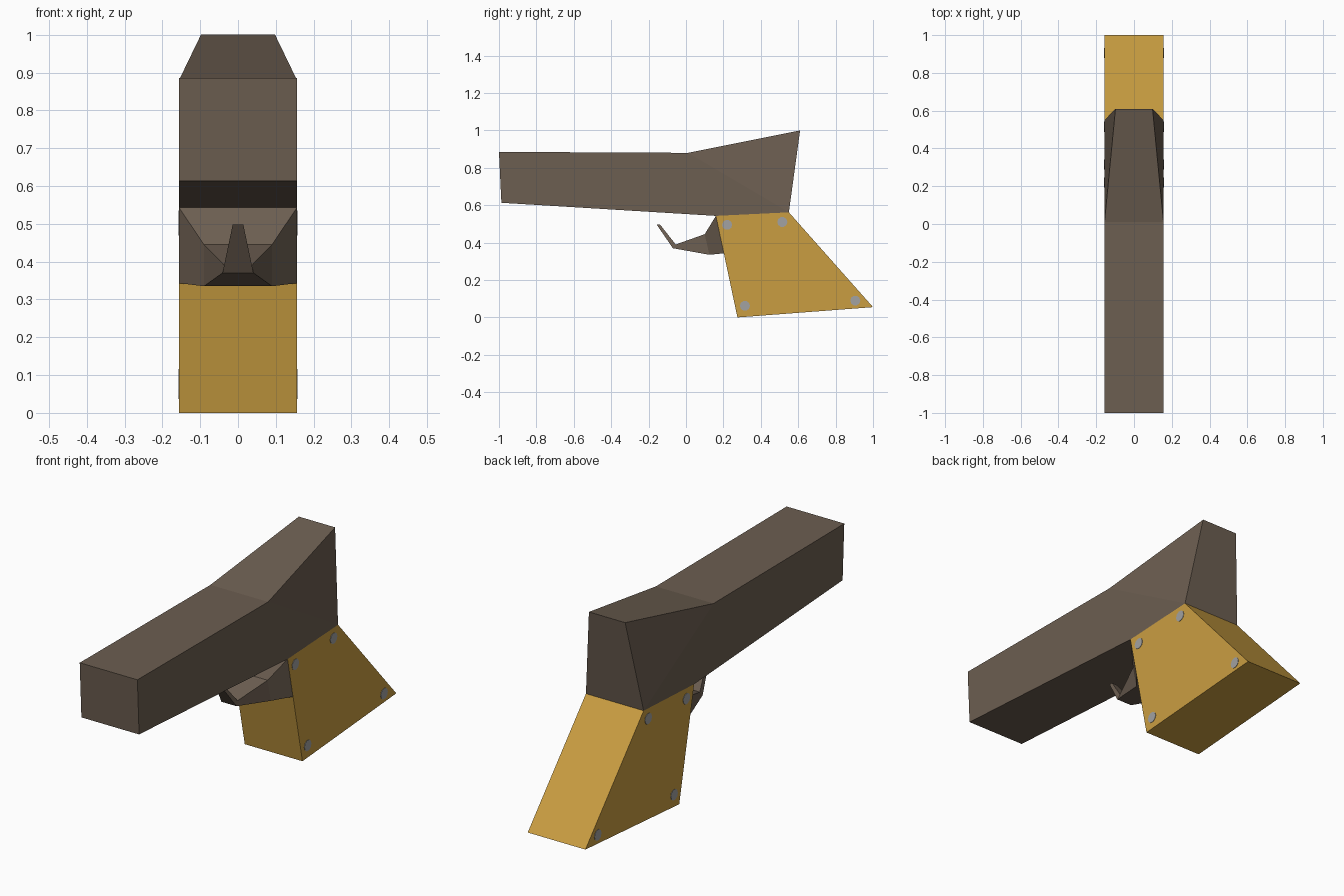
import bpy, bmesh, math
from mathutils import Matrix

cube = bpy.data.objects.get("Cube")
if cube:
    bpy.data.objects.remove(cube, do_unlink=True)


def material(name, rgb):
    mat = bpy.data.materials.new(name)
    mat.use_nodes = True
    mat.diffuse_color = (*rgb, 1)
    node = next(n for n in mat.node_tree.nodes if n.type == 'BSDF_PRINCIPLED')
    node.inputs["Base Color"].default_value = (*rgb, 1)
    node.inputs["Roughness"].default_value = 0.9
    return mat


DARK = material("dark brown metal", (0.15, 0.112, 0.082))
GOLD = material("golden wood", (0.59, 0.34, 0.053))
GREY = material("grey rivet", (0.36, 0.36, 0.36))


def finish(name, bm, mat):
    bmesh.ops.recalc_face_normals(bm, faces=bm.faces[:])
    mesh = bpy.data.meshes.new(name)
    bm.to_mesh(mesh)
    bm.free()
    mesh.materials.append(mat)
    obj = bpy.data.objects.new(name, mesh)
    bpy.context.collection.objects.link(obj)
    return obj


def slab(name, profile, mat, splits):
    """Side profile of (y, z, half width), bridged from right to left."""
    bm = bmesh.new()
    sides = [[bm.verts.new((s * w, y, z)) for y, z, w in profile] for s in (-1, 1)]
    for ring in sides:
        for part in splits:
            bm.faces.new([ring[i] for i in part])
    n = len(profile)
    for i in range(n):
        j = (i + 1) % n
        bm.faces.new((sides[0][i], sides[0][j], sides[1][j], sides[1][i]))
    return finish(name, bm, mat)


W = 0.156

# Long body with a raised, narrowing rear; the rear side corner is its own facet
slab("body", [(-1, 0.885, W), (0.01, 0.88, W), (0.61, 1.0, 0.098),
              (0.55, 0.562, W), (0.16, 0.543, W), (-0.987, 0.613, W)],
     DARK, [(0, 1, 3, 4, 5), (1, 2, 3)])

# Swept-back grip
slab("grip", [(0.16, 0.543, W), (0.55, 0.562, W), (1.0, 0.055, W), (0.275, 0, W)],
     GOLD, [(0, 1, 2, 3)])

# Trigger: rectangular sections tapering forward, then bent up to a thin tip
sections = [((0.16, 0.543, W), (0.203, 0.343, W)),
            ((0.10, 0.445, 0.09), (0.125, 0.335, 0.09)),
            ((-0.055, 0.39, 0.036), (-0.07, 0.37, 0.041)),
            ((-0.14, 0.498, 0.014), (-0.158, 0.498, 0.014))]
bm = bmesh.new()
rings = []
for (yt, zt, wt), (yb, zb, wb) in sections:
    corners = ((-wt, yt, zt), (wt, yt, zt), (wb, yb, zb), (-wb, yb, zb))
    rings.append([bm.verts.new(c) for c in corners])
for a, b in zip(rings, rings[1:]):
    for i in range(4):
        j = (i + 1) % 4
        bm.faces.new((a[i], a[j], b[j], b[i]))
bm.faces.new(rings[0])
bm.faces.new(rings[-1])
finish("trigger", bm, DARK)

# Flat rivets near the grip corners on both sides
for side, label in ((-1, "right"), (1, "left")):
    bm = bmesh.new()
    for y, z in ((0.22, 0.495), (0.515, 0.51), (0.315, 0.062), (0.905, 0.09)):
        place = Matrix.Translation((side * W, y, z)) @ Matrix.Rotation(math.pi / 2, 4, 'Y')
        bmesh.ops.create_cone(bm, cap_ends=True, segments=10, radius1=0.027,
                              radius2=0.027, depth=0.004, matrix=place)
    finish(label + "_rivets", bm, GREY)
